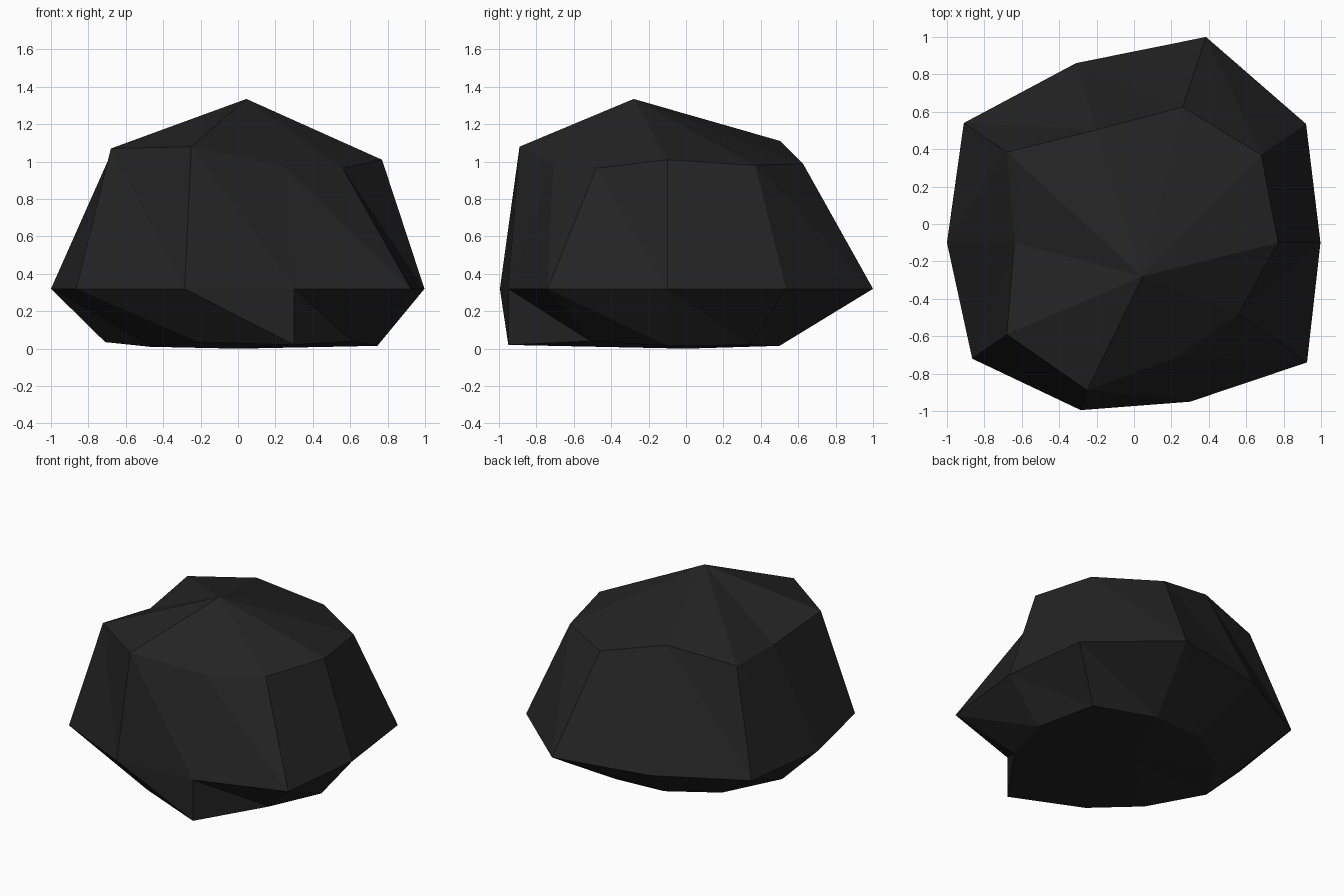
import bpy, bmesh

if "Cube" in bpy.data.objects:
    bpy.data.objects.remove(bpy.data.objects["Cube"])

MID_Z = 0.32

# rock outline as three irregular rings of ten corners, counter-clockwise from the left
foot = [(-.71, -.10, .035), (-.47, -.45, .01), (-.21, -.75, .035), (.30, -.95, .02), (.61, -.51, .04),
        (.745, -.10, .015), (.64, .34, .02), (.22, .50, .015), (-.16, .48, .02), (-.48, .27, .015)]
belly = [(-1, -.10), (-.865, -.72), (-.285, -.995), (.30, -.95), (.925, -.74),
         (.997, -.10), (.92, .535), (.385, 1), (-.31, .86), (-.91, .54)]
shoulder = [(-.64, -.10, 1.0), (-.68, -.59, 1.07), (-.25, -.89, 1.08), (.235, -.71, .98), (.56, -.48, .965),
            (.77, -.10, 1.01), (.68, .37, .98), (.26, .625, .99), (-.20, .505, 1.11), (-.68, .385, 1.04)]
peak = (.045, -.28, 1.335)

bm = bmesh.new()
rings = [[bm.verts.new(p) for p in ring]
         for ring in (foot, [(x, y, MID_Z) for x, y in belly], shoulder)]
top = bm.verts.new(peak)
base = bm.verts.new((0, 0, 0.0))
n = len(belly)

# facets between rings, each quad split from its upper corner to the next lower one
for low, high in zip(rings, rings[1:]):
    for i in range(n):
        j = (i + 1) % n
        bm.faces.new((low[i], low[j], high[i]))
        bm.faces.new((low[j], high[j], high[i]))

# peak and underside fans
for i in range(n):
    j = (i + 1) % n
    bm.faces.new((rings[2][i], rings[2][j], top))
    bm.faces.new((rings[0][j], rings[0][i], base))

bmesh.ops.recalc_face_normals(bm, faces=bm.faces[:])
mesh = bpy.data.meshes.new("rock")
bm.to_mesh(mesh)
bm.free()

# single dark stone colour
stone = bpy.data.materials.new("dark stone")
stone.diffuse_color = (0.017, 0.017, 0.017, 1)
stone.use_nodes = True
stone.node_tree.nodes["Principled BSDF"].inputs["Base Color"].default_value = stone.diffuse_color
mesh.materials.append(stone)
rock = bpy.data.objects.new("rock", mesh)
bpy.context.collection.objects.link(rock)
